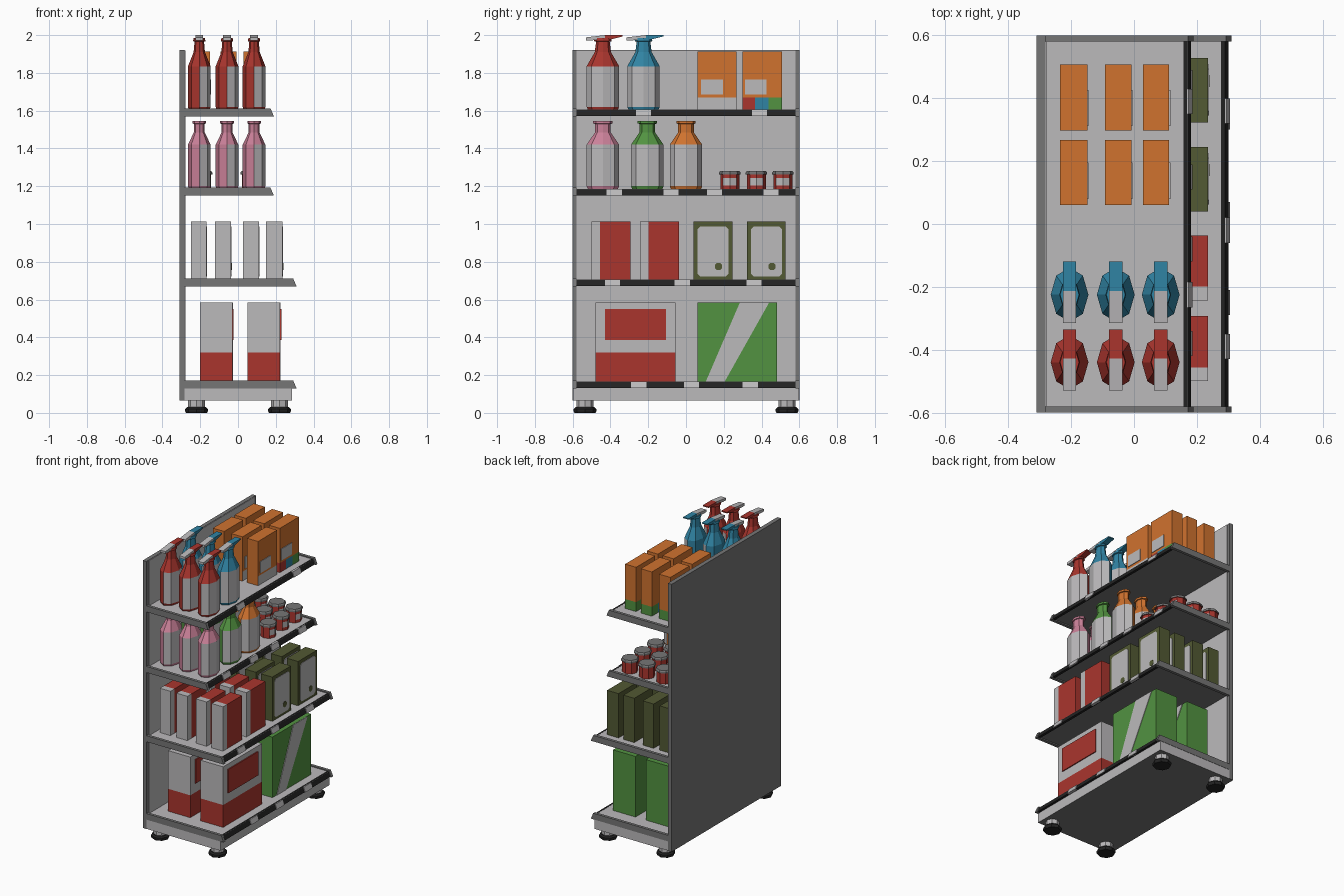
import bpy, bmesh, math
from mathutils import Vector

if "Cube" in bpy.data.objects:
    bpy.data.objects.remove(bpy.data.objects["Cube"])

COLOURS = {
    "light_grey": (0.50, 0.49, 0.50), "mid_grey": (0.18, 0.18, 0.18),
    "black": (0.016, 0.016, 0.016), "red": (0.40, 0.036, 0.027),
    "blue": (0.03, 0.23, 0.37), "green": (0.085, 0.29, 0.053),
    "orange": (0.63, 0.17, 0.028), "pink": (0.60, 0.22, 0.32),
    "olive": (0.085, 0.10, 0.033),
}
MATS = {}
for n, c in COLOURS.items():
    MATS[n] = bpy.data.materials.new(n)
    MATS[n].diffuse_color = (*c, 1)


def finish(name, bm, mats, rule=None):
    """Turn a bmesh into an object; rule(centre, normal) gives the material slot."""
    bmesh.ops.recalc_face_normals(bm, faces=bm.faces)
    bm.normal_update()
    if rule:
        for f in bm.faces:
            f.material_index = rule(f.calc_center_median(), f.normal)
    me = bpy.data.meshes.new(name)
    bm.to_mesh(me)
    bm.free()
    for m in mats:
        me.materials.append(MATS[m])
    ob = bpy.data.objects.new(name, me)
    bpy.context.collection.objects.link(ob)
    return ob


def box(name, x, y, z, mats, rule=None, cuts=()):
    """Box from ranges, with optional planar cuts (axis, value)."""
    bm = bmesh.new()
    bmesh.ops.create_cube(bm, size=1)
    for v in bm.verts:
        v.co = Vector(r[0] + (c + 0.5) * (r[1] - r[0]) for c, r in zip(v.co, (x, y, z)))
    for axis, val in cuts:
        co, no = Vector(), Vector()
        co[axis], no[axis] = val, 1
        geom = bm.verts[:] + bm.edges[:] + bm.faces[:]
        bmesh.ops.bisect_plane(bm, geom=geom, plane_co=co, plane_no=no)
    return finish(name, bm, mats, rule)


def prism(name, pts, axis, a, b, mat, rule=None):
    """Extrude an outline along x (outline in y,z) or along y (outline in x,z)."""
    bm = bmesh.new()
    put = (lambda p, t: (t, p[0], p[1])) if axis == "x" else (lambda p, t: (p[0], t, p[1]))
    f = bm.faces.new([bm.verts.new(put(p, a)) for p in pts])
    ext = bmesh.ops.extrude_face_region(bm, geom=[f])["geom"]
    d = Vector(put((0, 0), b - a))
    bmesh.ops.translate(bm, vec=d, verts=[g for g in ext if isinstance(g, bmesh.types.BMVert)])
    return finish(name, bm, [mat] if isinstance(mat, str) else mat, rule)


def turned(name, x, y, rx, ry, profile, mats, rule=None, n=8):
    """Faceted elliptical solid from a (radius factor, z) profile."""
    bm = bmesh.new()
    rings = [[bm.verts.new((x + rx * r * math.cos(i * math.tau / n),
                            y + ry * r * math.sin(i * math.tau / n), z)) for i in range(n)]
             for r, z in profile]
    for lo, hi in zip(rings, rings[1:]):
        for i in range(n):
            j = (i + 1) % n
            bm.faces.new((lo[i], lo[j], hi[j], hi[i]))
    bm.faces.new(rings[0][::-1])
    bm.faces.new(rings[-1])
    return finish(name, bm, mats, rule)


# back panel with light inner face
box("back_panel", (-0.31, -0.282), (-0.6, 0.6), (0.065, 1.92), ["mid_grey"])
box("back_panel_lining", (-0.282, -0.278), (-0.58, 0.58), (0.1, 1.918), ["light_grey"])

# plinth and feet
under = lambda c, n: 1 if n.z < -0.5 else 0
prism("base_plinth", [(-0.282, 0.065), (0.285, 0.065), (0.285, 0.132), (-0.282, 0.132)],
      "y", -0.598, 0.598, ["light_grey", "mid_grey"], under)
for sx in (-1, 1):
    for sy in (-1, 1):
        turned("foot_pad", sx * 0.22, sy * 0.535, 0.06, 0.06,
               [(0.93, 0), (1, 0.008), (1, 0.02), (0.85, 0.03)], ["black"])
        turned("foot_stem", sx * 0.22, sy * 0.535, 0.044, 0.044,
               [(1, 0.028), (1, 0.068)], ["light_grey"])

# shelves: board, end brackets, price strip and price tags
SHELVES = [
    (0.13, 0.295, (-0.25, 0.03, 0.34)),
    (0.67, 0.295, (-0.39, -0.02, 0.36)),
    (1.15, 0.175, (-0.38, -0.08, 0.15, 0.45)),
    (1.57, 0.175, (-0.225, 0.39)),
]
for z, x, tags in SHELVES:
    box("shelf_board", (-0.28, x - 0.005), (-0.58, 0.58), (z + 0.008, z + 0.035),
        ["light_grey", "mid_grey"], under)
    for y in (-0.6, 0.58):
        prism("shelf_bracket", [(-0.31, z), (x + 0.015, z), (x - 0.003, z + 0.042), (-0.31, z + 0.042)],
              "y", y, y + 0.02, "mid_grey")
    strip = [(x - 0.012, z + 0.002), (x + 0.006, z + 0.002), (x - 0.006, z + 0.036), (x - 0.018, z + 0.036)]
    prism("price_strip", strip, "y", -0.58, 0.58, "black")
    for t in tags:
        prism("price_tag", [(px + 0.005, pz) for px, pz in strip], "y", t - 0.04, t + 0.04, "light_grey")

# bottom shelf: large cartons
for x in ((-0.2, -0.03), (0.05, 0.222)):
    f = x[1]
    box("red_white_carton", x, (-0.48, -0.055), (0.164, 0.585), ["light_grey", "red"],
        lambda c, n: 1 if c.z < 0.32 else 0, [(2, 0.32)])
    box("carton_panel", (f, f + 0.007), (-0.43, -0.105), (0.385, 0.55), ["red"])
    box("green_carton", x, (0.06, 0.482), (0.164, 0.585), ["green"])
    prism("carton_stripe", [(0.105, 0.166), (0.205, 0.166), (0.44, 0.584), (0.285, 0.584)],
          "x", f, f + 0.004, "light_grey")

# second shelf: slim boxes in four rows
for x in ((-0.25, -0.168), (-0.122, -0.038), (0.027, 0.11), (0.148, 0.235)):
    f = x[1]
    for y in (-0.5, -0.243):
        box("red_slim_box", x, (y, y + 0.207), (0.704, 1.012), ["light_grey", "red"],
            lambda c, n, y=y: 1 if c.y > y + 0.044 else 0, [(1, y + 0.044)])
    for y in (0.04, 0.323):
        box("olive_box", x, (y, y + 0.205), (0.704, 1.012), ["olive"])
        a, b, c, d, e = y + 0.022, y + 0.184, 0.722, 0.988, 0.014
        prism("olive_box_label", [(a + e, c), (b - e, c), (b, c + e), (b, d - e),
                                  (b - e, d), (a + e, d), (a, d - e), (a, c + e)],
              "x", f, f + 0.003, "light_grey")
        prism("olive_box_dot", [(y + 0.132 + 0.021 * math.cos((i + 0.5) * math.tau / 8),
                                 0.775 + 0.021 * math.sin((i + 0.5) * math.tau / 8)) for i in range(8)],
              "x", f + 0.001, f + 0.005, "olive")

# third shelf: flasks with front labels
ROWS = (-0.205, -0.058, 0.085)
for y, colour in ((-0.44, "pink"), (-0.205, "green"), (0.0, "orange")):
    for x in ROWS:
        turned("flask", x, y, 0.06, 0.086,
               [(0.92, 1.185), (1, 1.2), (1, 1.42), (0.48, 1.485), (0.48, 1.53), (0.6, 1.532), (0.6, 1.545)],
               [colour, "light_grey"],
               lambda c, n, x=x: 1 if n.x > 0.5 and c.x > x and 1.25 < c.z < 1.4 else 0)

# third shelf: small lidded jars
for x in (-0.193, -0.06, 0.07):
    for y in (0.232, 0.373, 0.513):
        turned("jar", x, y, 0.05, 0.05, [(1, 1.185), (1, 1.205), (1, 1.243), (1, 1.264)],
               ["red", "light_grey"],
               lambda c, n, x=x: 1 if n.x > 0.5 and 1.21 < c.z < 1.24 else 0)
        turned("jar_lid", x, y, 0.057, 0.057, [(1, 1.262), (1, 1.272), (0.9, 1.28)],
               ["red", "mid_grey"], lambda c, n: 1 if n.z > -0.5 else 0)

# top shelf: spray bottles with trigger heads
for y, colour in ((-0.44, "red"), (-0.225, "blue")):
    for x in ROWS:
        turned("spray_bottle", x, y, 0.06, 0.086,
               [(0.92, 1.605), (1, 1.62), (1, 1.835), (0.5, 1.91), (0.42, 1.965), (0.55, 1.968), (0.5, 1.984)],
               [colour, "light_grey"],
               lambda c, n, x=x: 1 if n.x > 0.5 and c.x > x and 1.7 < c.z < 1.8 else 0)
        prism("spray_trigger", [(y + 0.012, 1.978), (y + 0.045, 1.978), (y + 0.105, 1.993),
                                (y + 0.105, 2.0), (y + 0.012, 2.0)], "x", x - 0.021, x + 0.021, colour)
        prism("spray_nozzle", [(y - 0.09, 1.972), (y - 0.06, 1.972), (y + 0.012, 1.98),
                               (y + 0.012, 2.0), (y - 0.09, 1.988)], "x", x - 0.021, x + 0.021, "light_grey")

# top shelf: orange boxes with banded bases
for x in ((-0.235, -0.148), (-0.093, -0.008), (0.028, 0.112)):
    box("orange_box", x, (0.06, 0.268), (1.604, 1.912), ["orange", "light_grey"],
        lambda c, n: 1 if c.z < 1.67 and n.x > 0.5 else 0, [(2, 1.67)])
    box("banded_orange_box", x, (0.298, 0.507), (1.604, 1.912), ["orange", "red", "blue", "green"],
        lambda c, n: 0 if c.z > 1.67 else 1 + (c.y > 0.364) + (c.y > 0.438),
        [(2, 1.67), (1, 0.364), (1, 0.438)])
    for y in (0.08, 0.312):
        box("orange_box_label", (x[1], x[1] + 0.004), (y, y + 0.115), (1.685, 1.765), ["light_grey"])

for m in bpy.data.materials:
    if m.users and not m.is_grease_pencil:
        m.use_nodes = True
        m.node_tree.nodes["Principled BSDF"].inputs["Base Color"].default_value = m.diffuse_color
